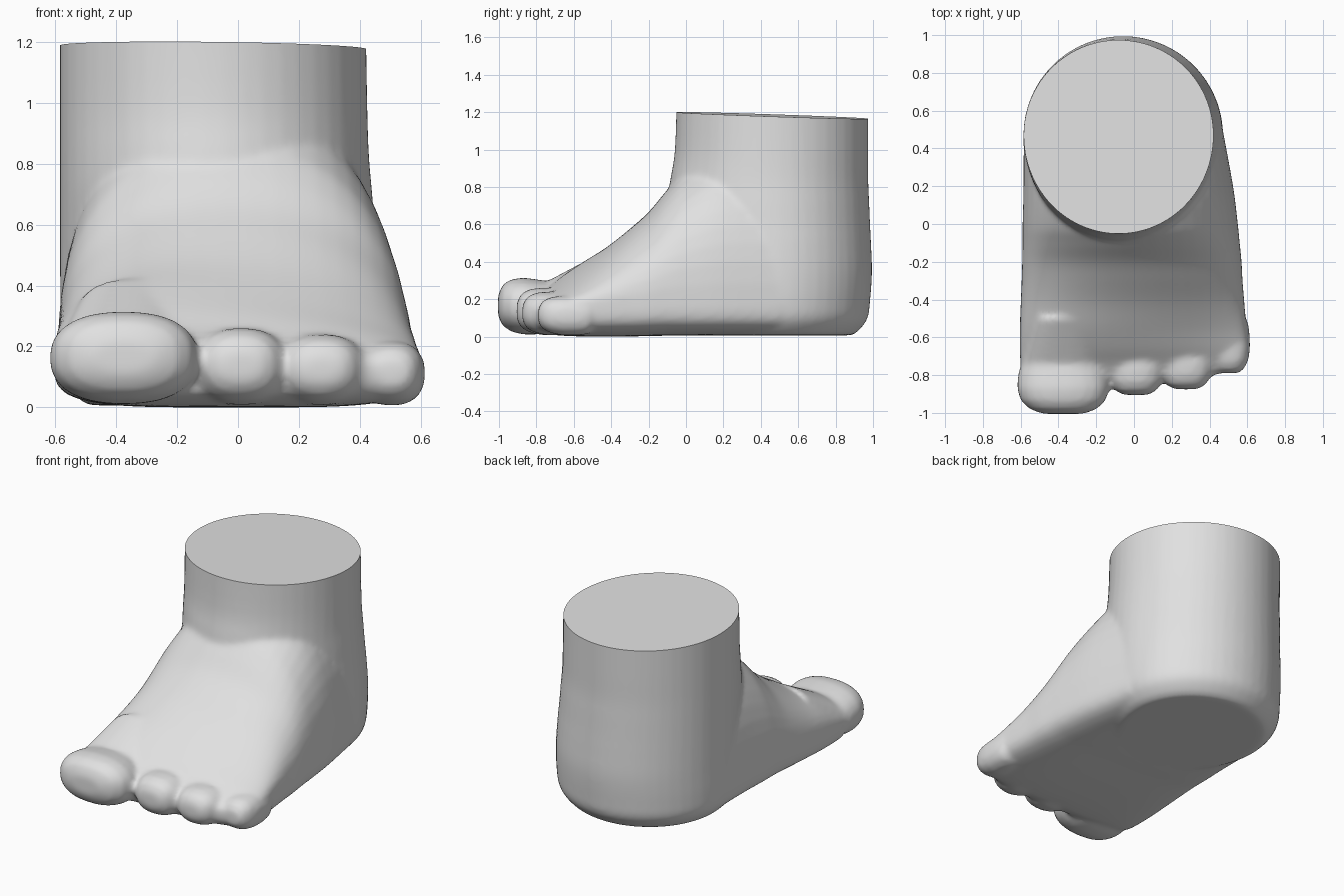
import bpy, bmesh, math
from mathutils import Vector

if "Cube" in bpy.data.objects:
    bpy.data.objects.remove(bpy.data.objects["Cube"])

skin = bpy.data.materials.new("light grey skin")
skin.diffuse_color = (0.75, 0.75, 0.75, 1)
skin.use_nodes = True
skin.node_tree.nodes["Principled BSDF"].inputs["Base Color"].default_value = skin.diffuse_color


def smooth_rows(rows, steps=4):
    """Catmull-Rom interpolation between rows of parameters."""
    out = []
    for i in range(len(rows) - 1):
        quad = [rows[max(i - 1, 0)], rows[i], rows[i + 1], rows[min(i + 2, len(rows) - 1)]]
        for k in range(steps):
            t = k / steps
            out.append([b + .5 * t * (c - a + t * (2 * a - 5 * b + 4 * c - d + t * (3 * (b - c) + d - a)))
                        for a, b, c, d in zip(*quad)])
    return out + [list(rows[-1])]


def loft(name, rings):
    """Closed mesh through a stack of equal-length point rings."""
    bm = bmesh.new()
    loops = [[bm.verts.new(p) for p in r] for r in rings]
    n = len(loops[0])
    for a, b in zip(loops, loops[1:]):
        for i in range(n):
            j = (i + 1) % n
            bm.faces.new((a[i], a[j], b[j], b[i]))
    bm.faces.new(loops[0])
    bm.faces.new(loops[-1])
    bmesh.ops.recalc_face_normals(bm, faces=bm.faces)
    me = bpy.data.meshes.new(name)
    bm.to_mesh(me)
    bm.free()
    ob = bpy.data.objects.new(name, me)
    bpy.context.collection.objects.link(ob)
    return ob


def power(v, e):
    return math.copysign(abs(v) ** e, v)


def circle(sides):
    return [(math.cos(2 * math.pi * (k + .5) / sides), math.sin(2 * math.pi * (k + .5) / sides))
            for k in range(sides)]


def outline(z, xl, xr, yb, yf):
    """Horizontal ring of the ankle and heel."""
    yc, xm, hw = 0.47, (xl + xr) / 2, (xr - xl) / 2
    return [(xm + hw * c, yc + ((yb - yc) if s > 0 else (yc - yf)) * s, z) for c, s in circle(48)]


def section(y, xl, xr, top_l, top_r, side, bottom):
    """Upright ring of the instep: domed above, flat sole below."""
    ring = []
    for c, s in circle(48):
        if s > 0:
            u = power(c, .9)
            top = top_l + (top_r - top_l) * (u + 1) / 2
            z = side + (top - side) * s ** .9
        else:
            u = power(c, .45)
            z = side - (side - bottom) * abs(s) ** .45
        ring.append(((xl + xr) / 2 + (xr - xl) / 2 * u, y, z))
    return ring


# ankle and heel: z, left, right, back, front
layers = [
    (0.012, -.48, .36, .88, 0), (0.03, -.52, .40, .915, 0), (0.10, -.575, .455, .97, 0),
    (0.20, -.585, .47, .985, 0), (0.35, -.585, .47, .995, -.02), (0.50, -.585, .46, .99, -.05),
    (0.60, -.585, .45, .985, -.08), (0.72, -.585, .44, .98, -.10), (0.84, -.585, .43, .975, -.085),
    (1.00, -.585, .425, .975, -.06), (1.30, -.585, .42, .975, -.05),
]
foot = loft("foot", [outline(*l) for l in smooth_rows(layers)])

# instep: y, left, right, top left, top right, side height, sole height
sections = [
    (.50, -.585, .47, 1.0, 1.0, .22, .012), (.20, -.585, .525, 1.0, 1.0, .22, .012),
    (0, -.59, .55, .90, .88, .22, .01), (-.10, -.59, .56, .80, .78, .22, .01),
    (-.20, -.592, .57, .69, .65, .21, .008), (-.30, -.595, .575, .61, .55, .2, .006),
    (-.42, -.6, .585, .53, .43, .19, .005), (-.55, -.605, .595, .46, .32, .18, .006),
    (-.66, -.605, .595, .38, .25, .17, .01), (-.74, -.6, .56, .31, .2, .16, .02),
    (-.81, -.57, .40, .26, .18, .14, .05),
]
instep = loft("instep", [section(*s) for s in smooth_rows(sections)])


def toe(name, x, w, tip, h, back_y, back_z, back_x):
    """Rounded toe whose rear rises as a ridge into the instep."""
    # distance back from tip, half-width, low and high as share of size
    prof = [(-.005, .45, .36, .72), (.02, .74, .2, .9), (.065, .94, .1, .99),
            (.13, 1.02, .05, 1.02), (.2, 1, .05, .99), (.26, .93, .08, .96)]
    secs = [(x, tip + d, w * f, h * lo, h * hi) for d, f, lo, hi in prof]
    secs.append((back_x, back_y, w * .7, back_z - .2, back_z))
    rings = [[(cx + hw * power(c, .85), y, (lo + hi) / 2 + (hi - lo) / 2 * power(s, .85))
              for c, s in circle(24)] for cx, y, hw, lo, hi in secs]
    return loft(name, rings)


toes = [
    toe("big_toe", -.375, .24, -1.0, .315, -.50, .43, -.35),
    toe("second_toe", .01, .15, -.9, .262, -.42, .45, -.02),
    toe("third_toe", .275, .142, -.87, .242, -.38, .43, .22),
    toe("little_toe", .505, .108, -.785, .22, -.34, .36, .44),
]

# fuse the parts and soften the joins
bpy.context.view_layer.objects.active = foot
for o in [foot, instep] + toes:
    o.select_set(True)
bpy.ops.object.join()
rm = foot.modifiers.new("fuse", 'REMESH')
rm.mode, rm.voxel_size = 'VOXEL', 0.016
sm = foot.modifiers.new("soften", 'SMOOTH')
sm.factor, sm.iterations = 0.5, 8
for m in ("fuse", "soften"):
    bpy.ops.object.modifier_apply(modifier=m)

# cut the ankle off flat with a slight backward slope
bm = bmesh.new()
bm.from_mesh(foot.data)
cut = bmesh.ops.bisect_plane(bm, geom=bm.verts[:] + bm.edges[:] + bm.faces[:],
                             plane_co=Vector((-.08, -.05, 1.205)),
                             plane_no=Vector((0.012, .034, 1)), clear_outer=True)
bmesh.ops.contextual_create(bm, geom=[e for e in cut["geom_cut"] if isinstance(e, bmesh.types.BMEdge)])
# settle on the ground
low = min(v.co.z for v in bm.verts)
bmesh.ops.translate(bm, verts=bm.verts, vec=(0, 0, -low))
bm.to_mesh(foot.data)
bm.free()

foot.data.materials.clear()
foot.data.materials.append(skin)
bpy.ops.object.shade_smooth_by_angle(angle=math.radians(50))
